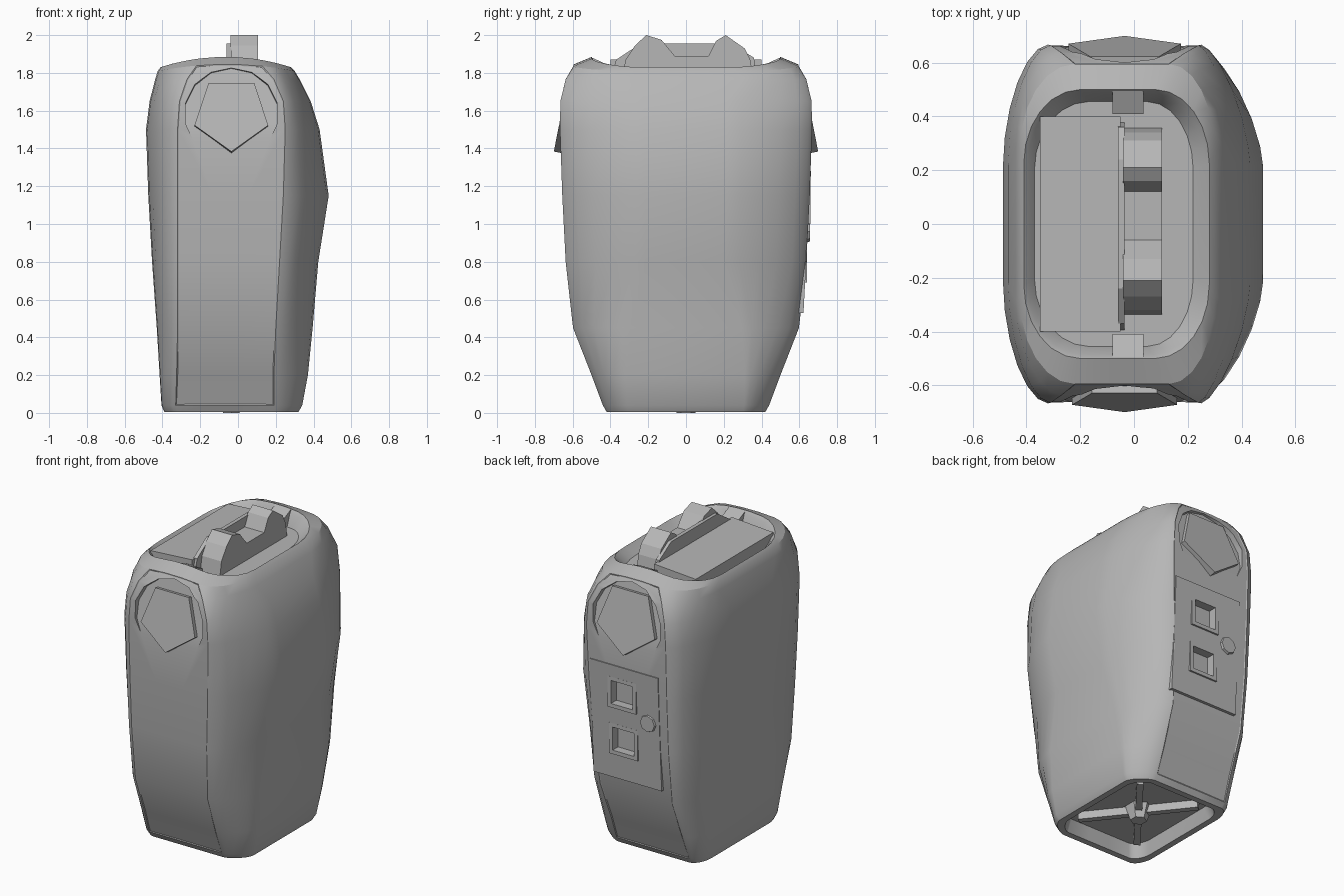
import bpy, bmesh, math
from mathutils import Matrix, Vector

cube = bpy.data.objects.get("Cube")
if cube:
    bpy.data.objects.remove(cube, do_unlink=True)

grey = bpy.data.materials.new("plain_grey")
grey.use_nodes = True
grey.diffuse_color = (0.47, 0.47, 0.47, 1)
grey.node_tree.nodes["Principled BSDF"].inputs["Base Color"].default_value = (0.47, 0.47, 0.47, 1)


def finish(name, bm):
    bmesh.ops.recalc_face_normals(bm, faces=bm.faces[:])
    mesh = bpy.data.meshes.new(name)
    bm.to_mesh(mesh)
    bm.free()
    mesh.materials.append(grey)
    obj = bpy.data.objects.new(name, mesh)
    bpy.context.collection.objects.link(obj)
    return obj


def prism(name, profile, axis, a, b):
    """Extrude a 2D profile along x or y from a to b."""
    bm = bmesh.new()
    ends = []
    for t in (a, b):
        ends.append([bm.verts.new((t, p, q) if axis == "x" else (p, t, q)) for p, q in profile])
    n = len(profile)
    for i in range(n):
        j = (i + 1) % n
        bm.faces.new((ends[0][i], ends[0][j], ends[1][j], ends[1][i]))
    for end in ends:
        bm.faces.new(end)
    return finish(name, bm)


def box(name, x, y, z):
    return prism(name, [(y[0], z[0]), (y[1], z[0]), (y[1], z[1]), (y[0], z[1])], "x", *x)


def disc(name, centre, radius, depth, sides, matrix, top=1.0):
    bm = bmesh.new()
    bmesh.ops.create_cone(bm, cap_ends=True, segments=sides, radius1=radius, radius2=radius * top,
                          depth=depth, matrix=Matrix.Translation(centre) @ matrix)
    return finish(name, bm)


def activate(obj):
    bpy.ops.object.select_all(action="DESELECT")
    obj.select_set(True)
    bpy.context.view_layer.objects.active = obj


def cut(targets, cutter):
    cutter.hide_render = True
    for obj in targets:
        activate(obj)
        mod = obj.modifiers.new("cut", "BOOLEAN")
        mod.operation = "DIFFERENCE"
        mod.solver = "EXACT"
        mod.object = cutter
        bpy.ops.object.modifier_apply(modifier=mod.name)
    bpy.data.objects.remove(cutter, do_unlink=True)


# Body shell: z, left x, right x, half depth, band left, band right, crown
SECTIONS = [
    (0.09, -0.33, 0.26, 0.36, -0.26, 0.18, 0),
    (0.005, -0.35, 0.28, 0.38, -0.28, 0.19, 0),
    (0.005, -0.39, 0.32, 0.42, -0.32, 0.19, 0),
    (0.04, -0.405, 0.34, 0.44, -0.33, 0.19, 0),
    (0.2, -0.415, 0.37, 0.5, -0.325, 0.19, 0),
    (0.45, -0.43, 0.395, 0.598, -0.32, 0.20, 0),
    (0.8, -0.455, 0.425, 0.637, -0.32, 0.22, 0),
    (1.15, -0.475, 0.48, 0.655, -0.32, 0.24, 0),
    (1.5, -0.487, 0.432, 0.667, -0.32, 0.25, 0),
    (1.65, -0.468, 0.385, 0.665, -0.31, 0.24, 0),
    (1.76, -0.44, 0.33, 0.637, -0.27, 0.19, 0.01),
    (1.81, -0.425, 0.30, 0.595, -0.22, 0.13, 0.035),
    (1.83, -0.41, 0.28, 0.50, -0.20, 0.08, 0.055),
    (1.815, -0.395, 0.265, 0.485, -0.19, 0.07, 0.05),
    (1.78, -0.37, 0.22, 0.455, -0.17, 0.05, 0),
]
STEPS, BAND = 6, 3


def ring(z, xl, xr, yh, bl, br, crown):
    f = 0.45 if z > 1.7 else max(0.33, 0.72 - 0.5 * z)
    yc = yh * f
    # The right-hand corners are flatter than the left-hand ones
    right_power, left_power = (1, 1) if z > 1.77 else (1.33, 1.1)

    def corner(bx, ex, sy, power):
        arc = [math.pi / 2 * i / STEPS for i in range(STEPS + 1)]
        return [(bx + (ex - bx) * math.sin(t) ** power,
                 sy * (yc + (yh - yc) * max(0, math.cos(t)) ** power)) for t in arc]

    def band(a, b, y):
        return [(a + (b - a) * i / BAND, y) for i in range(1, BAND)]

    pts = corner(br, xr, -1, right_power) + corner(br, xr, 1, right_power)[::-1] + band(br, bl, yh)
    pts += corner(bl, xl, 1, left_power) + corner(bl, xl, -1, left_power)[::-1] + band(bl, br, -yh)
    mid, half = (xl + xr) / 2, (xr - xl) / 2
    return [(x, y, z + crown * (1 - ((x - mid) / half) ** 2)) for x, y in pts]


bm = bmesh.new()
rings = [[bm.verts.new(p) for p in ring(*s)] for s in SECTIONS]
count = len(rings[0])
bands = {0: [], 1: []}
first = 2 * STEPS + 1
for k in range(len(rings) - 1):
    for i in range(count):
        j = (i + 1) % count
        face = bm.faces.new((rings[k][i], rings[k][j], rings[k + 1][j], rings[k + 1][i]))
        if 3 <= k <= 10:
            if first <= i < first + BAND:
                bands[0].append(face)
            elif i >= count - BAND:
                bands[1].append(face)
bm.faces.new(rings[0])
bm.faces.new(rings[-1])
bmesh.ops.recalc_face_normals(bm, faces=bm.faces[:])
# Seams around the front and back bands
for faces in bands.values():
    bmesh.ops.inset_region(bm, faces=faces, thickness=0.006, depth=-0.004)
body = finish("body_shell", bm)

# Tilted five-sided caps sitting in round hollows, front and back
tilt = math.radians(11)
for side, label, radius in ((-1, "front", 0.205), (1, "back", 0.22)):
    turn = Matrix.Rotation(-side * (math.pi / 2 - tilt), 4, "X")
    if side < 0:
        turn = turn @ Matrix.Rotation(math.pi, 4, "Z")
    out = Vector((0, side * math.cos(tilt), math.sin(tilt)))
    up = Vector((0, -side * math.sin(tilt), math.cos(tilt)))
    seat = Vector((-0.035, side * 0.635, 1.58))
    cut([body], disc("hollow_cutter", seat + out * 0.1, 0.248, 0.2, 14, turn))
    disc(label + "_cap", seat + out * 0.005 + up * (radius - 0.205), radius, 0.042, 5, turn)

# Back socket plate, its bezels and pockets
plate = prism("back_socket_plate", [(0.56, 0.53), (0.622, 0.53), (0.662, 1.28), (0.6, 1.28)],
              "x", -0.26, 0.23)
for z, label in ((1.1, "upper"), (0.79, "lower")):
    y = 0.622 + (z - 0.53) * 0.053
    bezel = box(label + "_socket_bezel", (-0.1, 0.105), (y - 0.03, y + 0.006), (z - 0.1, z + 0.1))
    cut([body, plate, bezel],
        box("pocket_cutter", (-0.075, 0.08), (y - 0.05, y + 0.1), (z - 0.075, z + 0.075)))
face_back = Matrix.Rotation(-math.pi / 2, 4, "X")
disc("round_socket", (-0.18, 0.637, 0.96), 0.065, 0.04, 8, face_back, 0.8)

# Flat lid beside the handle
prism("top_lid", [(-0.35, 1.76), (-0.05, 1.76), (-0.05, 1.87), (-0.35, 1.85)], "y", -0.4, 0.4)

# Handle: two raised grips with a low middle, and a thin wall on the lid side
grips = [(-0.34, 1.76), (-0.32, 1.87), (-0.27, 1.945), (-0.21, 2.0), (-0.13, 1.975), (-0.06, 1.89),
         (0.12, 1.89), (0.16, 1.97), (0.21, 2.0), (0.31, 1.93), (0.34, 1.87), (0.36, 1.76)]
prism("top_handle", grips, "x", -0.04, 0.105)
wall = [(-0.4, 1.76), (-0.37, 1.87), (-0.24, 1.955), (0.24, 1.955), (0.36, 1.88), (0.38, 1.76)]
prism("handle_wall", wall, "x", -0.06, -0.035)

# Sloped tabs where the handle meets the rim
for s, label in ((-1, "front"), (1, "back")):
    tab = [(s * 0.41, 1.77), (s * 0.41, 1.84), (s * 0.495, 1.88), (s * 0.495, 1.77)]
    prism(label + "_rim_tab", tab, "x", -0.08, 0.035)

# Ribs and boss inside the hollow base
for s, label in ((-1, "left"), (1, "right")):
    rib = box(label + "_base_rib", (-0.36, 0.36), (-0.02, 0.02), (0.04, 0.1))
    rib.data.transform(Matrix.Translation((-0.035, 0, 0)) @ Matrix.Rotation(s * 0.9, 4, "Z"))
disc("base_boss", (-0.035, 0, 0.045), 0.05, 0.09, 6, Matrix.Identity(4), 1.6)

activate(body)
bpy.ops.object.shade_smooth_by_angle(angle=math.radians(28))
